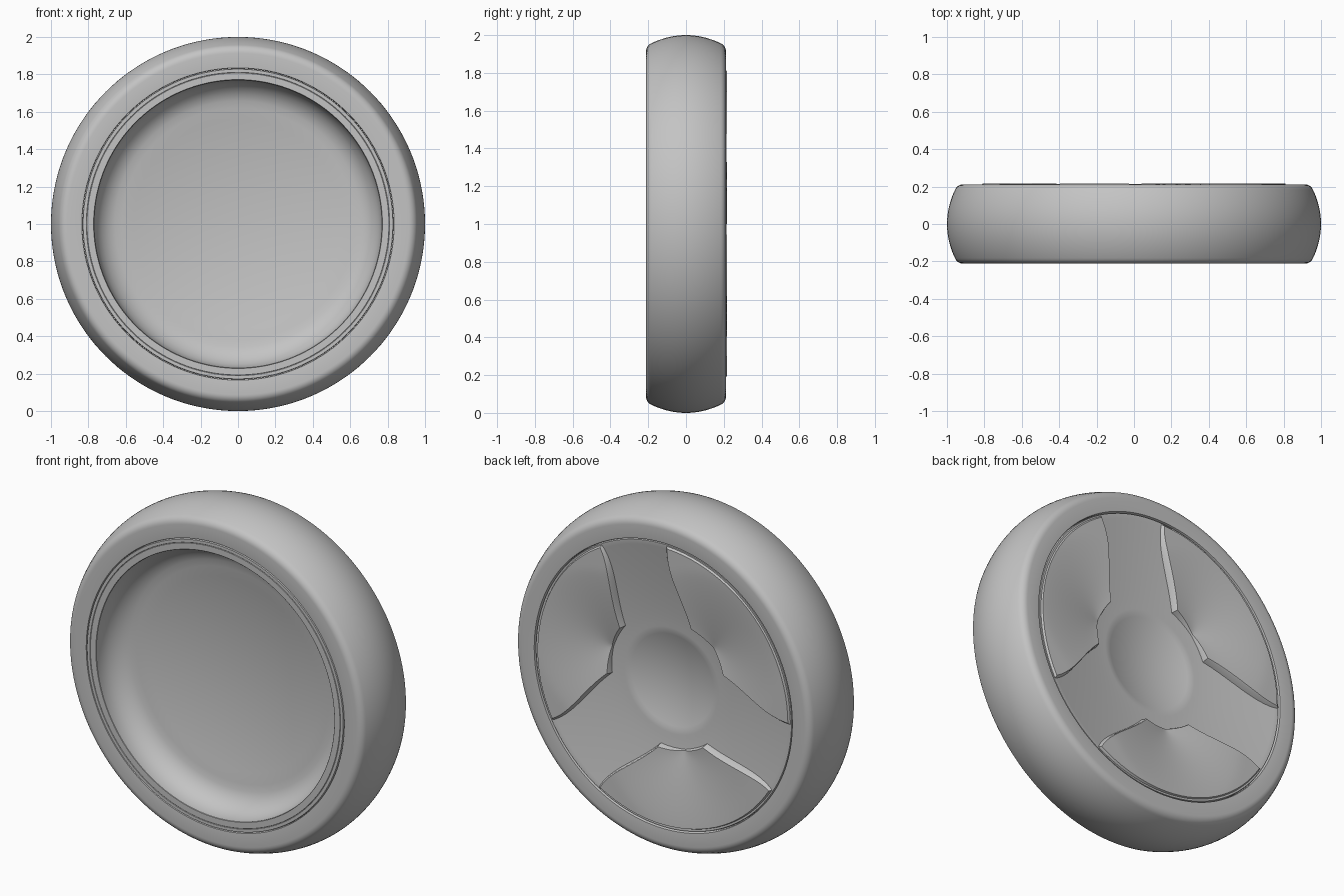
import bpy, bmesh
from math import radians, sin, cos, pi, hypot
from mathutils import Matrix

if "Cube" in bpy.data.objects:
    bpy.data.objects.remove(bpy.data.objects["Cube"])

grey = bpy.data.materials.new("plain_grey")
grey.use_nodes = True
grey.diffuse_color = (0.55, 0.55, 0.55, 1)
grey.node_tree.nodes["Principled BSDF"].inputs["Base Color"].default_value = (0.55, 0.55, 0.55, 1)

HUB_HEIGHT = 1.0
DIMPLE = 0.29       # radius of the hub dimple
PANEL_IN, PANEL_OUT = 0.39, 0.81
PANEL_MID = 0.62


def finish(name, bm):
    mesh = bpy.data.meshes.new(name)
    bm.to_mesh(mesh)
    bm.free()
    mesh.materials.append(grey)
    mesh.shade_smooth()
    mesh.set_sharp_from_angle(angle=radians(35))
    obj = bpy.data.objects.new(name, mesh)
    obj.location.z = HUB_HEIGHT
    bpy.context.collection.objects.link(obj)
    return obj


def lathe(name, profile, closed):
    """Spin (radius, y) points around the y axis."""
    bm = bmesh.new()
    verts = [bm.verts.new((r, y, 0)) for r, y in profile]
    edges = [bm.edges.new(pair) for pair in zip(verts, verts[1:])]
    if closed:
        edges.append(bm.edges.new((verts[-1], verts[0])))
    bmesh.ops.spin(bm, geom=verts + edges, cent=(0, 0, 0), axis=(0, 1, 0),
                   angle=2 * pi, steps=144)
    bmesh.ops.remove_doubles(bm, verts=bm.verts, dist=0.0002)
    bmesh.ops.recalc_face_normals(bm, faces=bm.faces)
    return finish(name, bm)


def dish(r):
    """Depth of the dished back face at a radius."""
    if r < DIMPLE:
        return 0.13 - 0.045 * (1 - (r / DIMPLE) ** 2)
    return 0.13 + 0.075 * ((r - DIMPLE) / (0.82 - DIMPLE)) ** 1.3


# Tyre: crowned tread with rounded shoulders and flat sidewalls
half = [(0.832, 0.203), (0.835, 0.21), (0.86, 0.212), (0.913, 0.212)]
half += [(0.913 + 0.048 * sin(radians(a)), 0.164 + 0.048 * cos(radians(a)))
         for a in range(10, 71, 10)]
half += [(1 - 0.036 * (k / 8) ** 2, 0.168 * k / 8) for k in range(8, 0, -1)]
tyre = half + [(1.0, 0)] + [(r, -y) for r, y in reversed(half)]
lathe("tyre", tyre, closed=True)

# Wheel: front bowl, stepped front ring, and dished back face
bowl = [(0.62 * k / 10, 0.01 - 0.06 * (k / 10) ** 2) for k in range(11)]
bowl += [(0.62 + 0.15 * sin(radians(a)), -0.2 + 0.15 * cos(radians(a)))
         for a in range(15, 91, 15)]
ring = [(0.77, -0.209), (0.772, -0.211), (0.807, -0.211), (0.809, -0.209),
        (0.811, -0.211), (0.828, -0.211), (0.831, -0.203)]
back = [(0.83, 0.195), (0.826, 0.205)]
back += [(0.82 * k / 40, dish(0.82 * k / 40)) for k in range(40, -1, -1)]
lathe("wheel", bowl + ring + back, closed=False)


def extrude_rim(bm, rim, spread):
    """Extrude a panel's open border outwards; return its new edges and corners."""
    geom = bmesh.ops.extrude_edge_only(bm, edges=rim)["geom"]
    verts = [g for g in geom if isinstance(g, bmesh.types.BMVert)]
    for v in verts:
        v.co.x = (v.co.x + PANEL_MID) * spread - PANEL_MID
        v.co.z *= spread
    return [e for e in bm.edges if e.is_boundary], verts


# Raised panels between the three spokes
def panel(name, centre_angle):
    bm = bmesh.new()
    bmesh.ops.create_grid(bm, x_segments=28, y_segments=24, size=0.5)
    for v in bm.verts:
        s, t = v.co.x + 0.5, v.co.y * 2
        r = PANEL_IN + (PANEL_OUT - PANEL_IN) * s
        angle = radians(22.5 + 21.5 * (1 - (1 - s) ** 2)) * t
        x, z = r * cos(angle), r * sin(angle)
        # a conical scoop sinks the panel towards the hub
        scoop = max(0, 1 - hypot(x - PANEL_IN, z) / 0.47) ** 1.4
        v.co = (-x, 0.216 - 0.07 * scoop, z)
    rim = [e for e in bm.edges if e.is_boundary]
    # softened lip, then a sloping side wall
    rim, lip = extrude_rim(bm, rim, 1.015)
    for v in lip:
        v.co.y -= 0.006
    rim, foot = extrude_rim(bm, rim, 1.03)
    for v in foot:
        v.co.y = dish(hypot(v.co.x, v.co.z)) - 0.015
    bmesh.ops.recalc_face_normals(bm, faces=bm.faces)
    if sum(f.normal.y * f.calc_area() for f in bm.faces) < 0:
        bmesh.ops.reverse_faces(bm, faces=bm.faces)
    bmesh.ops.rotate(bm, verts=bm.verts, cent=(0, 0, 0),
                     matrix=Matrix.Rotation(radians(centre_angle), 3, 'Y'))
    return finish(name, bm)


for i in range(3):
    panel(f"spoke_panel_{i + 1}", 44 + 120 * i)
